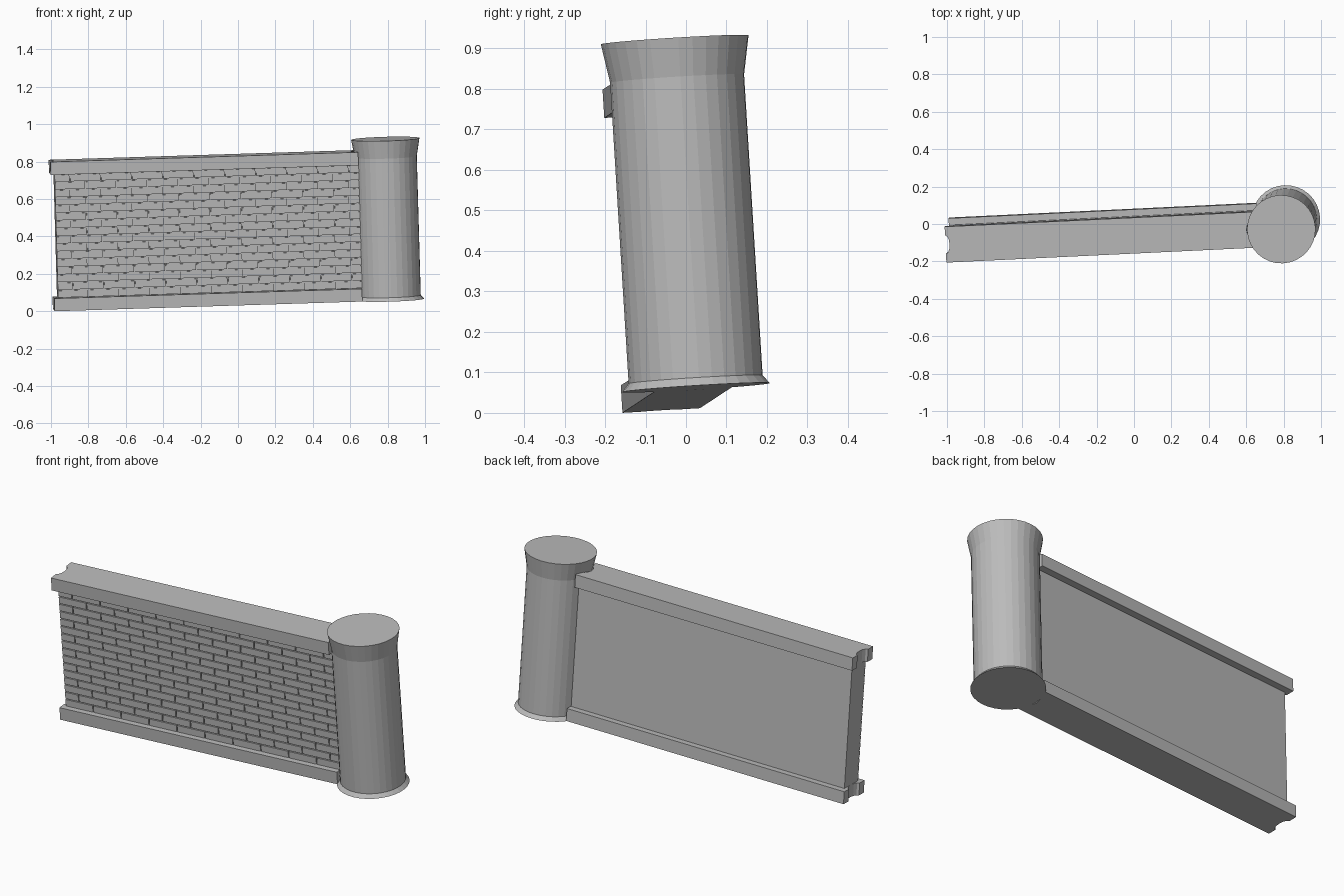
import bpy, bmesh, math
from mathutils import Matrix, Vector

if "Cube" in bpy.data.objects:
    bpy.data.objects.remove(bpy.data.objects["Cube"])

# The whole model leans slightly: local frame at the foot of the column
Z = Vector((-0.0285, -0.0615, 0.9977)).normalized()
X = Vector((1, 0.048, 0.0315))
X = (X - Z * X.dot(Z)).normalized()
Y = Z.cross(X)
FRAME = Matrix.Translation((0.812, 0.025, 0.0625)) @ Matrix((X, Y, Z)).transposed().to_4x4()

stone = bpy.data.materials.new("grey stone")
stone.diffuse_color = (0.5, 0.5, 0.5, 1)
stone.use_nodes = True
stone.node_tree.nodes["Principled BSDF"].inputs["Base Color"].default_value = stone.diffuse_color


def finish(name, bm):
    bmesh.ops.recalc_face_normals(bm, faces=bm.faces)
    me = bpy.data.meshes.new(name)
    bm.to_mesh(me)
    bm.free()
    me.materials.append(stone)
    ob = bpy.data.objects.new(name, me)
    ob.matrix_world = FRAME
    bpy.context.collection.objects.link(ob)
    return ob


def add_box(bm, lo, hi):
    lo, hi = Vector(lo), Vector(hi)
    m = Matrix.Translation((lo + hi) / 2) @ Matrix.Diagonal((*(hi - lo), 1))
    bmesh.ops.create_cube(bm, size=1, matrix=m)


def extrude_plan(name, plan, z0, z1):
    bm = bmesh.new()
    f = bm.faces.new([bm.verts.new((x, y, z0)) for x, y in plan])
    up = bmesh.ops.extrude_face_region(bm, geom=[f])["geom"]
    bmesh.ops.translate(bm, vec=(0, 0, z1 - z0),
                        verts=[g for g in up if isinstance(g, bmesh.types.BMVert)])
    return finish(name, bm)


# Column: turned profile with flared foot and capital
profile = [(0.183, 0), (0.166, 0.02), (0.166, 0.765), (0.183, 0.861)]
N = 32
bm = bmesh.new()
rings = [[bm.verts.new((r * math.cos(2 * math.pi * i / N), r * math.sin(2 * math.pi * i / N), z))
          for i in range(N)] for r, z in profile]
for a, b in zip(rings, rings[1:]):
    for i in range(N):
        j = (i + 1) % N
        bm.faces.new((a[i], a[j], b[j], b[i]))
bm.faces.new(rings[0])
bm.faces.new(rings[-1])
finish("column", bm)

# Rails: plan with a hollow scooped out of each end
L, R, W = -1.80, -0.152, 0.096


def scoop(x, depth):
    return [(x + depth * math.sin(math.pi * k / 6), -0.05 * math.cos(math.pi * k / 6))
            for k in range(7)]


plan = [(L, -W)] + scoop(L, 0.022) + [(L, W), (R, W)] + scoop(R, -0.036)[::-1] + [(R, -W)]
extrude_plan("bottom_rail", plan, 0, 0.068)
extrude_plan("top_rail", plan, 0.73, 0.80)

# Wall core between the rails
P0, P1, FRONT = -1.778, -0.13, -0.062
bm = bmesh.new()
add_box(bm, (P0, FRONT, 0.06), (P1, 0.06, 0.74))
finish("wall_core", bm)

# Brick facing in running bond on the front
rows, length, gap, proud = 16, 0.166, 0.005, 0.008
h = (0.73 - 0.068) / rows
bm = bmesh.new()
for r in range(rows):
    z = 0.068 + r * h
    x = P0 - (length / 2 if r % 2 else 0)
    while x < P1:
        a, b = max(x, P0), min(x + length - gap, P1)
        if b - a > 0.01:
            add_box(bm, (a, FRONT - proud, z + gap / 2), (b, FRONT + 0.002, z + h - gap / 2))
        x += length
finish("brick_facing", bm)
